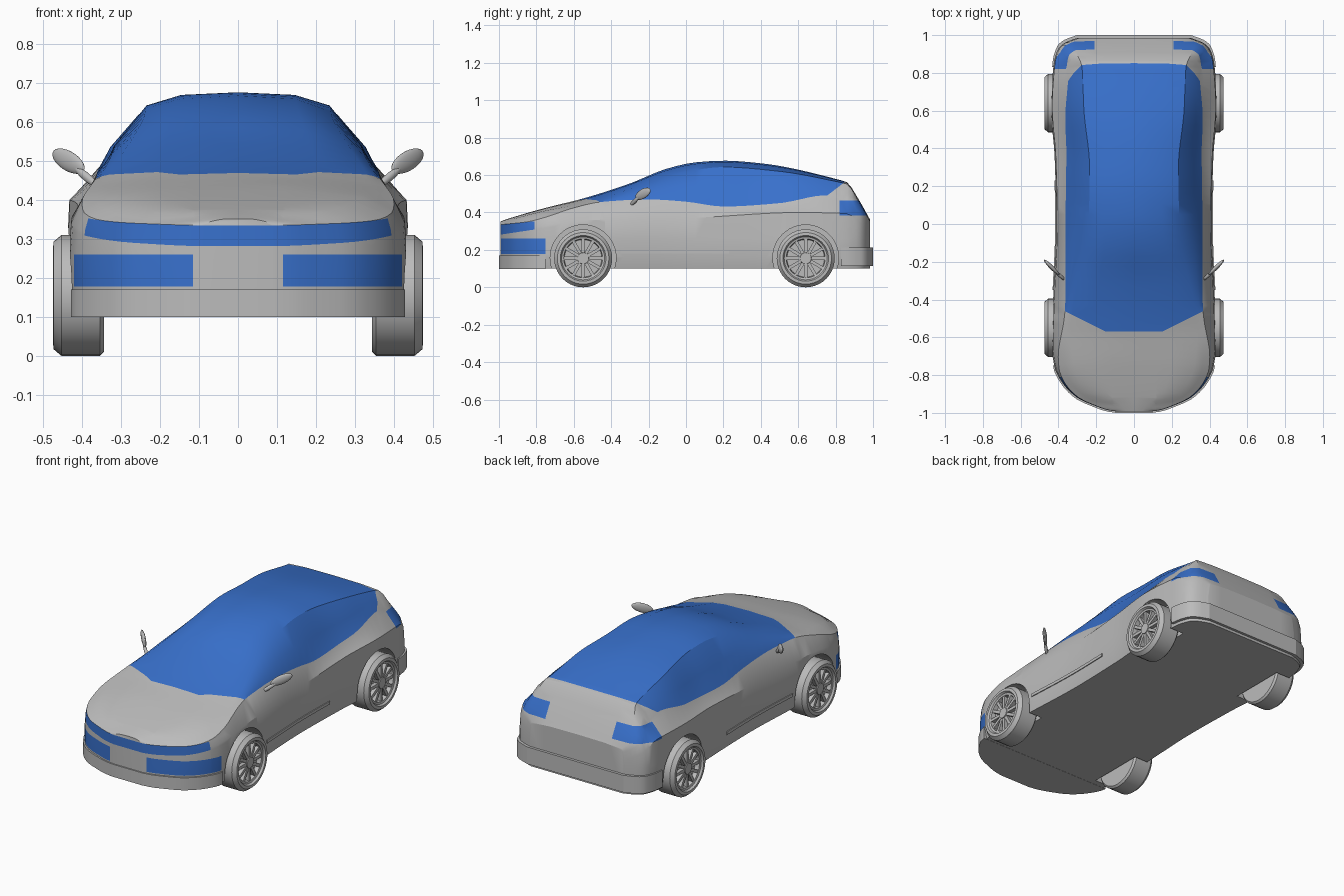
import bpy, bmesh, math
from mathutils import Matrix, Vector

cube = bpy.data.objects.get("Cube")
if cube:
    bpy.data.objects.remove(cube)


def material(name, rgb):
    mat = bpy.data.materials.new(name)
    mat.use_nodes = True
    mat.diffuse_color = (*rgb, 1)
    mat.node_tree.nodes["Principled BSDF"].inputs["Base Color"].default_value = (*rgb, 1)
    return mat


PAINT = material("grey paint", (0.5, 0.5, 0.5))
GLASS = material("blue glass", (0.04, 0.165, 0.61))


def make_object(name, bm, *mats):
    bmesh.ops.recalc_face_normals(bm, faces=bm.faces)
    mesh = bpy.data.meshes.new(name)
    bm.to_mesh(mesh)
    bm.free()
    for mat in mats:
        mesh.materials.append(mat)
    obj = bpy.data.objects.new(name, mesh)
    bpy.context.collection.objects.link(obj)
    return obj


def activate(obj):
    bpy.ops.object.select_all(action='DESELECT')
    obj.select_set(True)
    bpy.context.view_layer.objects.active = obj


def smooth(obj, angle=28):
    activate(obj)
    bpy.ops.object.shade_smooth_by_angle(angle=math.radians(angle))


def curve(*keys):
    """Smooth monotone curve through (y, value) keys."""
    slopes = [(b[1] - a[1]) / (b[0] - a[0]) for a, b in zip(keys, keys[1:])]
    tangents = [slopes[0]]
    for s, t in zip(slopes, slopes[1:]):
        tangents.append(2 * s * t / (s + t) if s * t > 0 else 0)
    tangents.append(slopes[-1])

    def value(y):
        y = min(max(y, keys[0][0]), keys[-1][0])
        i = max(k for k in range(len(slopes)) if y >= keys[k][0])
        (a, va), (b, vb) = keys[i], keys[i + 1]
        h = b - a
        t = (y - a) / h
        ease = t * t * (3 - 2 * t)
        return (va + (vb - va) * ease + h * t * (1 - t) ** 2 * tangents[i]
                - h * t * t * (1 - t) * tangents[i + 1])
    return value


# Body lines along the length of the car
side_x = curve((-.993, .09), (-.985, .14), (-.965, .2), (-.92, .3), (-.84, .38), (-.76, .42),
               (-.65, .435), (-.4, .428), (0, .412), (.35, .42), (.62, .44), (.85, .425),
               (.93, .4), (.96, .365), (.985, .3))
shoulder_z = curve((-.993, .3), (-.75, .33), (-.5, .36), (0, .37), (.6, .4), (.85, .395),
                   (.95, .33), (.985, .29))
belt_inset = curve((-.993, .003), (-.85, .012), (-.7, .03), (-.45, .065), (0, .05), (.5, .07),
                   (.75, .085), (.86, .065), (.95, .02), (.985, .01))
belt_z = curve((-.993, .335), (-.85, .35), (-.75, .375), (-.6, .425), (-.45, .457), (-.2, .47),
               (0, .458), (.2, .432), (.5, .45), (.75, .492), (.85, .46), (.93, .4), (.985, .335))
edge_x = curve((-.993, .07), (-.95, .12), (-.92, .2), (-.85, .28), (-.75, .32), (-.55, .335),
               (-.45, .325), (-.2, .27), (0, .24), (.3, .235), (.6, .265), (.83, .275),
               (.92, .31), (.96, .32), (.985, .28))
edge_z = curve((-.993, .345), (-.95, .358), (-.75, .41), (-.55, .447), (-.45, .475), (-.2, .56),
               (0, .618), (.2, .643), (.5, .62), (.83, .56), (.86, .553), (.92, .465), (.985, .35))
top_z = curve((-.993, .352), (-.95, .367), (-.75, .425), (-.55, .475), (-.3, .555), (-.1, .635),
              (.05, .668), (.2, .677), (.4, .663), (.83, .572), (.86, .562), (.92, .475), (.985, .36))


def section(y):
    w, zb, ze, zt = side_x(y), belt_z(y), edge_z(y), top_z(y)
    wb, we, floor = w - belt_inset(y), edge_x(y), 0.1
    return [(0, floor), (w - .012, floor), (w, .16), (w, .26), (w * .985, shoulder_z(y)), (wb, zb),
            ((wb + we) / 2 + .1 * (ze - zb), (zb + ze) / 2), (we, ze),
            (we * .62, ze + (zt - ze) * .8), (0, zt)]


# Body shell, lofted from front to back
bm = bmesh.new()
steps, rings = 56, []
for i in range(steps + 1):
    y = -.004 + .989 * math.sin(math.pi * (i / steps - .5))
    half = section(y)
    points = half + [(-x, z) for x, z in half[-2:0:-1]]
    rings.append([bm.verts.new((x, y, z)) for x, z in points])
count = len(rings[0])
for a, b in zip(rings, rings[1:]):
    for k in range(count):
        n = (k + 1) % count
        face = bm.faces.new((a[k], a[n], b[n], b[k]))
        face.material_index = int(5 <= k < count - 5)
for ring in (rings[0], rings[-1]):
    bm.faces.new(ring)


def cut(point, normal, where):
    faces = [f for f in bm.faces if where(f.calc_center_median())]
    geom = set(faces)
    for f in faces:
        geom.update(f.edges, f.verts)
    bmesh.ops.bisect_plane(bm, geom=list(geom), plane_co=point, plane_no=normal, dist=1e-5)


def nose(c):
    return c.y < -.7


def tail(c):
    return c.y > .74 and c.z > .25


# Cut the outlines of lamps and glass into the shell
for z in (.178, .26):
    cut((0, 0, z), (0, 0, 1), nose)
cut((0, -.99, .335), (0, -.1, 1), nose)
cut((0, -.99, .282), (0, -.15, 1), nose)
for y in (-.75, -.81):
    cut((0, y, 0), (0, 1, 0), nose)
for z in (.385, .465):
    cut((0, 0, z), (0, 0, 1), tail)
cut((0, .82, 0), (0, 1, 0), tail)
cut((0, .845, .56), (0, 1, -1.3), tail)
cut((0, -.57, 0), (0, 1, 0), lambda c: -.7 < c.y < -.4)
for s in (-1, 1):
    cut((s * .115, 0, 0), (1, 0, 0), nose)
    cut((s * .21, 0, 0), (1, 0, 0), tail)
    cut((s * .15, -.57, 0), (-s * .5, 1, 0), lambda c: -.7 < c.y < -.4 and c.z > .3)

# Colour the glass and lamps
for f in bm.faces:
    c = f.calc_center_median()
    x = abs(c.x)
    glass = (f.material_index == 1 and c.y > -.57 + .5 * max(0, x - .15)
             and c.y - 1.3 * (c.z - .56) < .845)
    low_lamp = c.y < -.75 and .178 < c.z < .26 and x > .115
    lamp_bar = c.y < -.81 and .282 + .15 * (c.y + .99) < c.z < .335 + .1 * (c.y + .99)
    tail_lamp = c.y > .82 and .385 < c.z < .465 and x > .21
    f.material_index = int(glass or low_lamp or lamp_bar or tail_lamp)
body = make_object("body", bm, PAINT, GLASS)

# Wheel wells
AXLES = {"front": -.55, "rear": .64}
for y in AXLES.values():
    for s in (-1, 1):
        bm = bmesh.new()
        bmesh.ops.create_cone(bm, cap_ends=True, segments=48, radius1=.176, radius2=.176, depth=.3,
                              matrix=Matrix.Translation((s * .48, y, .158))
                              @ Matrix.Rotation(math.pi / 2, 4, 'Y'))
        cutter = make_object("well_cutter", bm)
        cutter.hide_render = True
        mod = body.modifiers.new("well", 'BOOLEAN')
        mod.operation, mod.solver, mod.object = 'DIFFERENCE', 'EXACT', cutter
        activate(body)
        bpy.ops.object.modifier_apply(modifier=mod.name)
        bpy.data.objects.remove(cutter)
smooth(body)


# Bands that follow the body side: bumpers and sills
def band(name, y0, y1, z0, z1, shift=0.0, grow=.005):
    bm = bmesh.new()
    ys = [y0 + (y1 - y0) * (.5 - .5 * math.cos(math.pi * i / 20)) for i in range(21)]
    plan = [(side_x(y - shift) + grow, y) for y in ys]
    plan += [(-x, y) for x, y in reversed(plan)]
    face = bm.faces.new([bm.verts.new((x, y, z0)) for x, y in plan])
    new = bmesh.ops.extrude_face_region(bm, geom=[face])["geom"]
    bmesh.ops.translate(bm, vec=(0, 0, z1 - z0),
                        verts=[v for v in new if isinstance(v, bmesh.types.BMVert)])
    smooth(make_object(name, bm, PAINT))


band("front_bumper", -1, -.75, .099, .17, shift=-.007)
band("rear_bumper", .83, 1, .115, .212, shift=.014)
band("sills", -.35, .23, .18, .197)

# Wheel: turned tyre and rim, hub and spokes
bm = bmesh.new()
profile = [(-.065, 0), (-.065, .145), (-.055, .155), (.045, .155), (.065, .138), (.066, .122),
           (.055, .115), (.052, .104), (.028, .1), (.028, 0)]
verts = [bm.verts.new((x, 0, r)) for x, r in profile]
edges = [bm.edges.new(pair) for pair in zip(verts, verts[1:])]
bmesh.ops.spin(bm, geom=verts + edges, axis=(1, 0, 0), cent=(0, 0, 0), steps=40,
               angle=2 * math.pi, use_merge=True)
bmesh.ops.remove_doubles(bm, verts=bm.verts, dist=1e-5)
bmesh.ops.create_cone(bm, cap_ends=True, segments=20, radius1=.036, radius2=.03, depth=.03,
                      matrix=Matrix.Translation((.04, 0, 0)) @ Matrix.Rotation(math.pi / 2, 4, 'Y'))
for i in range(12):
    turn = Matrix.Rotation(i * math.pi / 6, 4, 'X')
    bmesh.ops.create_cube(bm, size=1, matrix=turn @ Matrix.Translation((.038, 0, .067))
                          @ Matrix.Diagonal((.024, .017, .078, 1)))
wheel = make_object("front_left_wheel", bm, PAINT)
smooth(wheel)
for axle, y in AXLES.items():
    for side, s in (("left", 1), ("right", -1)):
        obj = wheel
        if (axle, side) != ("front", "left"):
            obj = wheel.copy()
            obj.name = f"{axle}_{side}_wheel"
            bpy.context.collection.objects.link(obj)
        obj.location = (s * .409, y, .155)
        obj.rotation_euler.z = 0 if s > 0 else math.pi

# Door mirrors: a thin leaning blade on a short stalk
for side, s in (("left", 1), ("right", -1)):
    bm = bmesh.new()
    for start, end, height, thick in (((.36, -.3, .435), (.42, -.25, .485), .011, .009),
                                      ((.395, -.27, .478), (.476, -.19, .522), .026, .011)):
        a, b = Vector(start), Vector(end)
        along = (b - a).normalized()
        across = along.cross((0, 0, 1)).normalized()
        basis = Matrix((along, across, along.cross(across))).transposed().to_4x4()
        scale = Matrix.Diagonal(((b - a).length / 2, thick, height, 1))
        bmesh.ops.create_uvsphere(bm, u_segments=20, v_segments=12, radius=1,
                                  matrix=Matrix.Diagonal((s, 1, 1, 1))
                                  @ Matrix.Translation((a + b) / 2) @ basis @ scale)
    smooth(make_object(f"{side}_mirror", bm, PAINT), 50)
